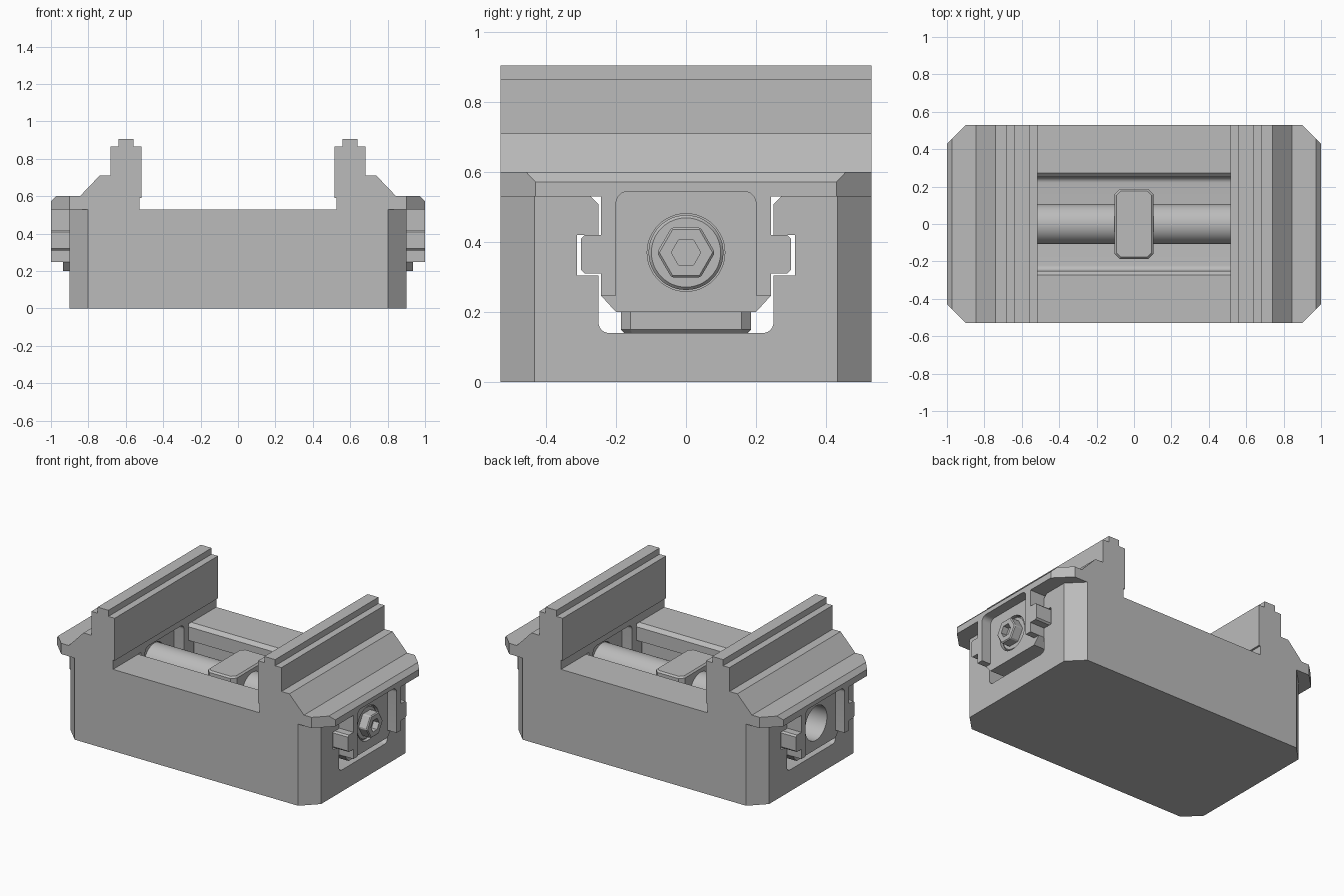
import bpy, bmesh, math
from mathutils import Vector

cube = bpy.data.objects.get("Cube")
if cube:
    bpy.data.objects.remove(cube, do_unlink=True)

steel = bpy.data.materials.new("machined grey")
steel.use_nodes = True
grey = (0.5, 0.5, 0.5, 1)
steel.diffuse_color = grey
steel.node_tree.nodes["Principled BSDF"].inputs["Base Color"].default_value = grey

SCREW_Z = 0.37


def prism(name, pts, axis, a, b):
    """Extrude a 2D outline along an axis from a to b."""
    place = {"x": lambda u, v, t: (t, u, v),
             "y": lambda u, v, t: (u, t, v),
             "z": lambda u, v, t: (u, v, t)}[axis]
    bm = bmesh.new()
    face = bm.faces.new([bm.verts.new(place(u, v, a)) for u, v in pts])
    out = bmesh.ops.extrude_face_region(bm, geom=[face])
    moved = [g for g in out["geom"] if isinstance(g, bmesh.types.BMVert)]
    bmesh.ops.translate(bm, verts=moved, vec=Vector(place(0, 0, b - a)))
    bmesh.ops.recalc_face_normals(bm, faces=bm.faces)
    mesh = bpy.data.meshes.new(name)
    bm.to_mesh(mesh)
    bm.free()
    mesh.materials.append(steel)
    obj = bpy.data.objects.new(name, mesh)
    bpy.context.collection.objects.link(obj)
    return obj


def apply(obj, mod):
    bpy.context.view_layer.objects.active = obj
    bpy.ops.object.modifier_apply(modifier=mod.name)


def combine(obj, tool, operation):
    mod = obj.modifiers.new("cut", "BOOLEAN")
    mod.operation, mod.solver, mod.object = operation, "EXACT", tool
    apply(obj, mod)
    bpy.data.objects.remove(tool, do_unlink=True)


def chamfer(obj, width):
    mod = obj.modifiers.new("chamfer", "BEVEL")
    mod.width, mod.segments = width, 1
    mod.limit_method, mod.angle_limit = "ANGLE", math.radians(50)
    apply(obj, mod)


def smooth(obj):
    bpy.ops.object.select_all(action="DESELECT")
    obj.select_set(True)
    bpy.context.view_layer.objects.active = obj
    bpy.ops.object.shade_smooth_by_angle(angle=math.radians(30))


def both(half):
    """Complete a half outline by mirroring it."""
    return half + [(-u, v) for u, v in reversed(half)]


def octagon(x, y, c):
    half = [(x - c, -y), (x, -y + c), (x, y - c), (x - c, y)]
    return both(half)


def ring(r, n, cy=0, cz=SCREW_Z):
    return [(cy + r * math.cos(math.tau * i / n), cz + r * math.sin(math.tau * i / n))
            for i in range(n)]


def arc(cy, cz, r, start, n=6):
    angles = [math.radians(start + 90 * i / n) for i in range(n + 1)]
    return [(cy + r * math.cos(t), cz + r * math.sin(t)) for t in angles]


# Base body with a T-slotted channel along its length
base = prism("base", octagon(0.9, 0.53, 0.097), "z", 0, 0.53)
slot = arc(0.22, 0.17, 0.03, 270) + [
    (0.25, 0.305), (0.312, 0.305), (0.312, 0.42), (0.25, 0.42),
    (0.25, 0.508), (0.272, 0.53), (0.272, 0.6)]
combine(base, prism("channel", both(slot), "x", -1.2, 1.2), "DIFFERENCE")
smooth(base)

# Sliding jaws, one at each end
jaw_outline = [(0.527, 0.53), (0.527, 0.59), (0.515, 0.59), (0.515, 0.865),
               (0.56, 0.865), (0.56, 0.905), (0.638, 0.905), (0.638, 0.865),
               (0.683, 0.865), (0.683, 0.71), (0.74, 0.71), (0.845, 0.6),
               (0.973, 0.6), (1, 0.572), (1, 0.53)]
slider_outline = [(0.2, 0.2), (0.243, 0.247), (0.243, 0.31), (0.29, 0.31),
                  (0.3, 0.32), (0.3, 0.41), (0.29, 0.42), (0.243, 0.42),
                  (0.243, 0.56)]
pocket_outline = [(0.2, 0.1)] + arc(0.165, 0.51, 0.035, 0)

for side, label in ((1, "left"), (-1, "right")):
    jaw = prism(label + "_jaw", [(side * u, v) for u, v in jaw_outline], "y", -0.53, 0.53)
    slider = prism("slider", both(slider_outline), "x", side * 0.527, side)
    combine(jaw, slider, "UNION")
    # Clipped plan corners on the outer end
    combine(jaw, prism("corners", octagon(1, 0.53, 0.1), "z", -0.1, 1.2), "INTERSECT")
    # Recesses in both end faces, trimmed outer underside, and the screw bore
    for a, b in ((0.935, 1.2), (0.4, 0.6)):
        combine(jaw, prism("pocket", both(pocket_outline), "x", side * a, side * b), "DIFFERENCE")
    trim = both([(0.4, 0.1), (0.4, 0.247)])
    combine(jaw, prism("trim", trim, "x", side * 0.935, side * 1.2), "DIFFERENCE")
    combine(jaw, prism("bore", ring(0.111, 48), "x", side * 0.5, side * 1.2), "DIFFERENCE")
    smooth(jaw)

# Lead screw with a hexagonal, socketed drive end
screw = prism("lead_screw", ring(0.107, 48), "x", -0.8, 0.925)
chamfer(screw, 0.008)
smooth(screw)
head = prism("hex_head", ring(0.083, 6), "x", 0.91, 0.985)
chamfer(head, 0.006)
combine(head, prism("socket", ring(0.042, 6), "x", 0.945, 1.1), "DIFFERENCE")

# Centre bearing block standing on the channel floor
block = prism("centre_block", octagon(0.103, 0.186, 0.027), "z", 0.14, 0.51)
chamfer(block, 0.01)
